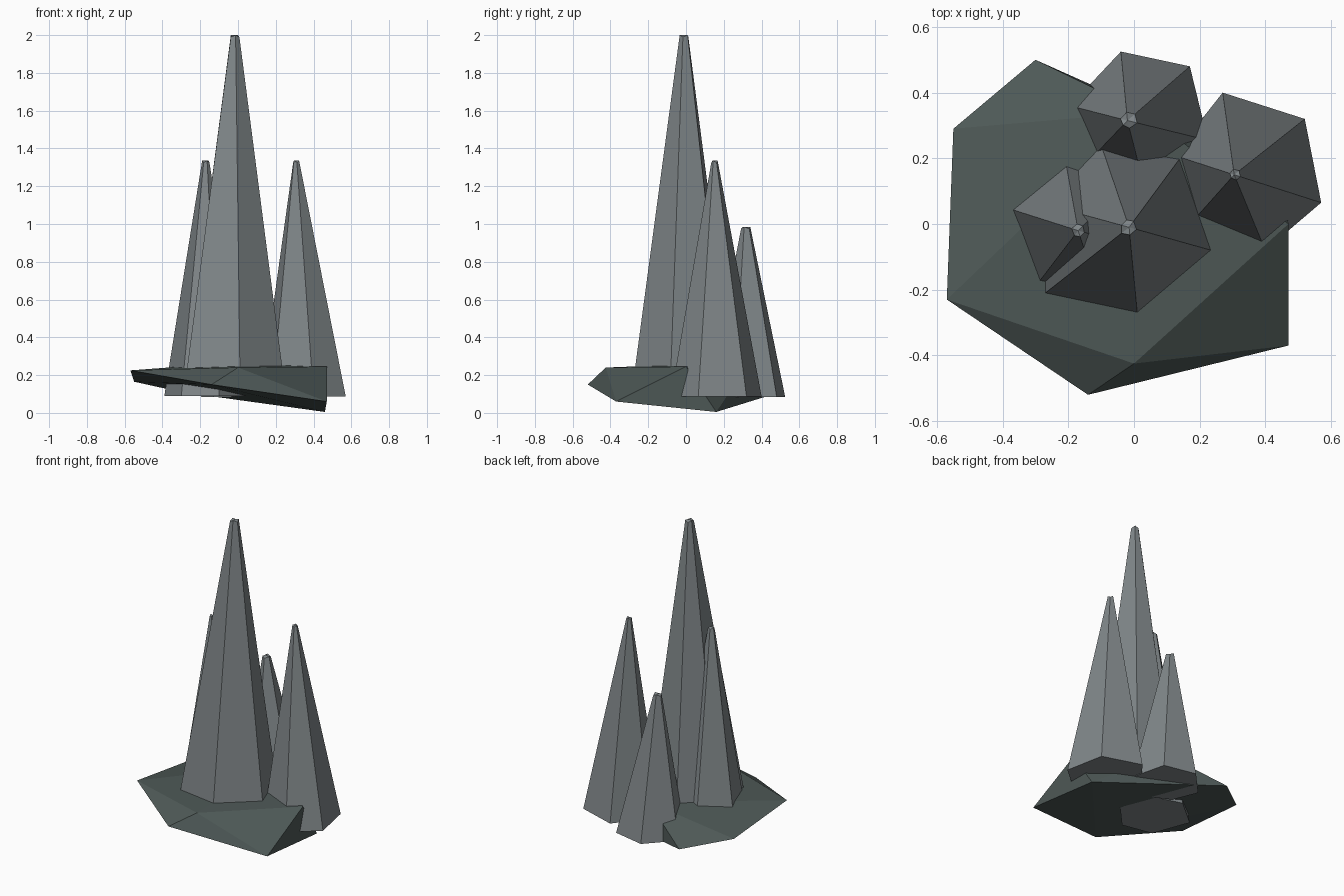
import bpy, bmesh

if "Cube" in bpy.data.objects:
    bpy.data.objects.remove(bpy.data.objects["Cube"])


def material(name, rgb):
    m = bpy.data.materials.new(name)
    m.diffuse_color = (*rgb, 1)
    m.use_nodes = True
    m.node_tree.nodes["Principled BSDF"].inputs["Base Color"].default_value = m.diffuse_color
    return m


spire_grey = material("spire grey", (0.215, 0.24, 0.25))
rock_green = material("dark green rock", (0.075, 0.098, 0.093))


def finish(bm, name, mat):
    bmesh.ops.recalc_face_normals(bm, faces=bm.faces[:])
    me = bpy.data.meshes.new(name)
    bm.to_mesh(me)
    bm.free()
    me.materials.append(mat)
    ob = bpy.data.objects.new(name, me)
    bpy.context.collection.objects.link(ob)


def spire(name, base, z0, tip, z1, taper=0.09):
    """Irregular six-sided spike: base outline shrunk towards the tip."""
    bm = bmesh.new()
    lo = [bm.verts.new((x, y, z0)) for x, y in base]
    hi = [bm.verts.new((tip[0] + (x - tip[0]) * taper,
                        tip[1] + (y - tip[1]) * taper,
                        z1 - 0.01 * (i % 2))) for i, (x, y) in enumerate(base)]
    n = len(base)
    for i in range(n):
        j = (i + 1) % n
        bm.faces.new((lo[i], lo[j], hi[j], hi[i]))
    bm.faces.new(lo[::-1])
    centre = bm.verts.new((tip[0], tip[1], z1))
    for i in range(n):
        bm.faces.new((hi[i], hi[(i + 1) % n], centre))
    finish(bm, name, mat=spire_grey)


# Rock slab: faceted hull of a few corner points
bm = bmesh.new()
for co in [(-.30, .50, .11), (-.55, .29, .165), (-.57, -.23, .225),
           (-.14, -.52, .15), (.47, -.37, .06), (.47, 0, .245),
           (.46, .16, .005), (0, -.425, .24), (.03, .34, .27)]:
    bm.verts.new(co)
bmesh.ops.convex_hull(bm, input=bm.verts[:])
finish(bm, "rock_base", rock_green)

# Spires
spire("main_spire", [(.01, -.27), (.235, -.08), (.14, .20), (-.10, .24),
                     (-.27, .06), (-.27, -.21)], .235, (-.015, -.01), 2.0)
spire("left_spire", [(-.39, .05), (-.30, -.19), (-.10, -.23), (.04, -.08),
                     (-.01, .14), (-.21, .20)], .09, (-.17, -.02), 1.335)
spire("right_spire", [(.27, .40), (.12, .21), (.18, .01), (.40, -.08),
                      (.57, .065), (.52, .32)], .088, (.305, .15), 1.335, .07)
spire("back_spire", [(-.04, .525), (-.195, .36), (-.13, .20), (.03, .12),
                     (.225, .255), (.17, .48)], .085, (-.02, .315), .985, .12)
